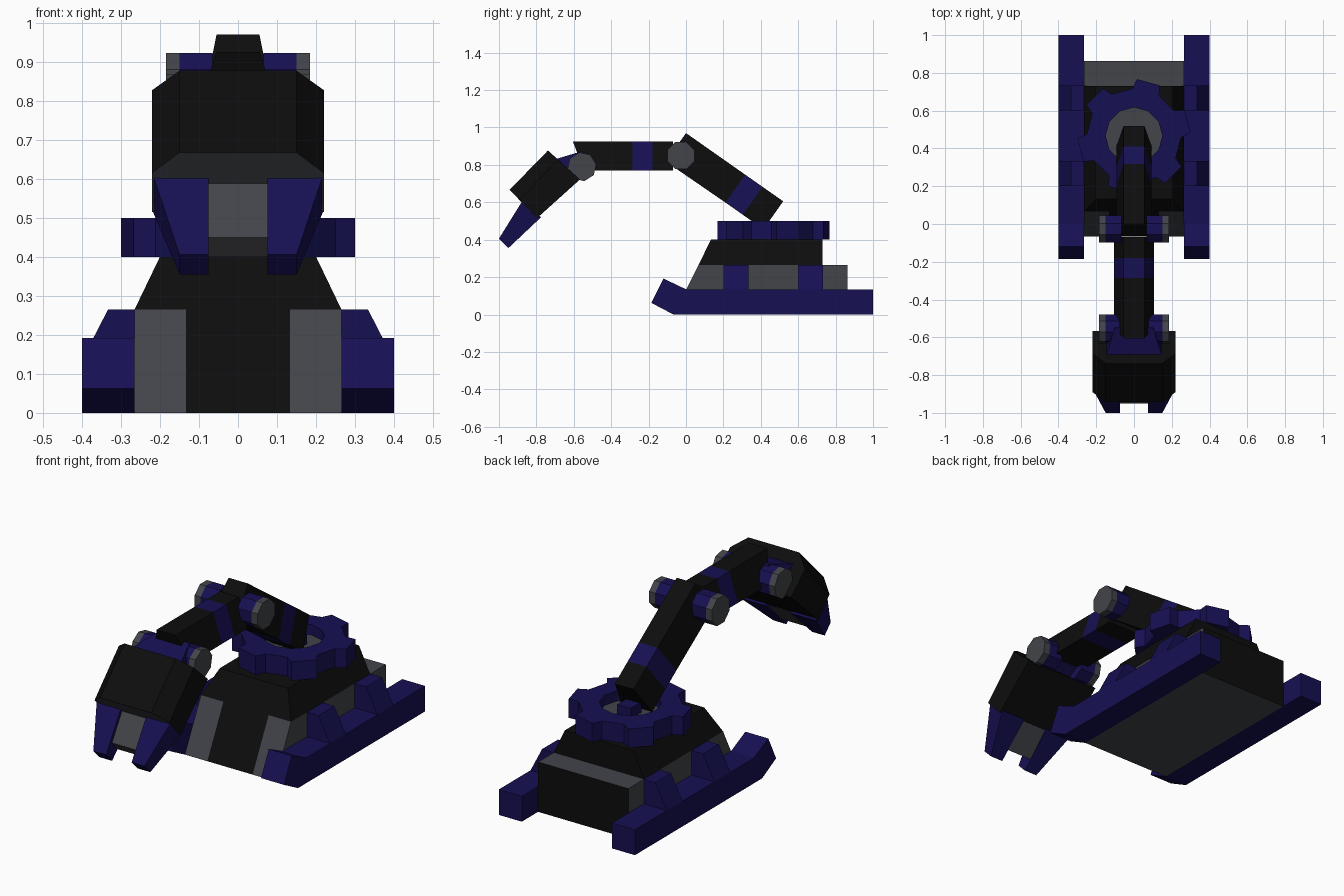
import bpy, bmesh
from math import sin, cos, radians, pi
from mathutils import Vector, Matrix

if "Cube" in bpy.data.objects:
    bpy.data.objects.remove(bpy.data.objects["Cube"])


def material(name, rgb):
    m = bpy.data.materials.new(name)
    m.diffuse_color = (*rgb, 1)
    m.use_nodes = True
    m.node_tree.nodes["Principled BSDF"].inputs["Base Color"].default_value = m.diffuse_color
    return m


BLACK = material("black", (0.004, 0.004, 0.004))
GREY = material("grey", (0.055, 0.058, 0.068))
BLUE = material("blue", (0.008, 0.005, 0.085))


def finish(name, bm, *mats):
    bmesh.ops.recalc_face_normals(bm, faces=bm.faces)
    me = bpy.data.meshes.new(name)
    bm.to_mesh(me)
    bm.free()
    for m in mats:
        me.materials.append(m)
    ob = bpy.data.objects.new(name, me)
    bpy.context.collection.objects.link(ob)
    return ob


def hull_bm(points):
    bm = bmesh.new()
    for p in points:
        bm.verts.new(p)
    r = bmesh.ops.convex_hull(bm, input=bm.verts)
    loose = [v for v in bm.verts if not v.link_faces]
    bmesh.ops.delete(bm, geom=loose, context='VERTS')
    bmesh.ops.dissolve_limit(bm, angle_limit=radians(1), verts=bm.verts, edges=bm.edges)
    return bm


def mirror_points(prof):
    """(y, z, half width) -> points on both sides"""
    return [(s * w, y, z) for y, z, w in prof for s in (-1, 1)]


def block(name, prof, mat):
    return finish(name, hull_bm(mirror_points(prof)), mat)


def pair(name, points, mat):
    for s, side in ((1, "right"), (-1, "left")):
        finish(f"{name}_{side}", hull_bm([(s * x, y, z) for x, y, z in points]), mat)


def extrude_x(prof, x0, x1):
    return [(x, y, z) for y, z in prof for x in (x0, x1)]


# Skids with upturned front, and their brackets
pair("skid", extrude_x([(-.067, 0), (1, 0), (1, .135), (0, .135)], .265, .4), BLUE)
pair("skid_tip", extrude_x([(-.067, 0), (-.185, .062), (-.12, .192), (0, .135)], .265, .4), BLUE)
for i, y in enumerate((.2, .6)):
    sec = [(.26, .13), (.4, .135), (.333, .265), (.26, .265)]
    pair(f"skid_bracket_{i}", [(x, yy, z) for x, z in sec for yy in (y, y + .133)], BLUE)

# Lower hull: grey with black rear and black front centre panel
bm = hull_bm(mirror_points([(y, z, .265) for y, z in
                            ((-.067, 0), (.067, .265), (.863, .265), (.863, 0))]))
for x in (-.133, .133):
    bmesh.ops.bisect_plane(bm, geom=bm.verts[:] + bm.edges[:] + bm.faces[:],
                           plane_co=(x, 0, 0), plane_no=(1, 0, 0))
bm.normal_update()
bmesh.ops.recalc_face_normals(bm, faces=bm.faces)
for f in bm.faces:
    mid = abs(f.calc_center_median().x) < .13
    if f.normal.y > .9 or (f.normal.y < -.5 and mid):
        f.material_index = 1
finish("lower_hull", bm, GREY, BLACK)

# Upper hull
block("upper_hull", [(.067, .265, .265), (.73, .265, .265), (.133, .4, .2), (.73, .4, .2)], BLACK)

# Toothed turntable ring, disc and pivot
CY = .467
bm = bmesh.new()


def polar(r, a, z):
    return bm.verts.new((r * cos(radians(a)), CY + r * sin(radians(a)), z))


rings = []
for z in (.4, .5):
    rings.append([([polar(r, 15 + 60 * k + o, z) for r, o in
                    ((.25, -17), (.3, -12), (.3, 12), (.25, 17))],
                   [polar(.15, 15 + 60 * k + o, z) for o in (-15, 15)]) for k in range(6)])
for ring in rings:
    for k in range(6):
        o, i = ring[k]
        o2, i2 = ring[(k + 1) % 6]
        bm.faces.new(o + i[::-1])
        bm.faces.new((o[3], o2[0], i2[0], i[1]))
for part in (0, 1):
    lo, hi = ([v for t in ring for v in t[part]] for ring in rings)
    for a in range(len(lo)):
        b = (a + 1) % len(lo)
        bm.faces.new((lo[a], lo[b], hi[b], hi[a]))
finish("turntable_ring", bm, BLUE)


def cylinder(name, r, depth, sides, matrix, mat):
    bm = bmesh.new()
    bmesh.ops.create_cone(bm, cap_ends=True, segments=sides, radius1=r, radius2=r,
                          depth=depth, matrix=matrix)
    return finish(name, bm, mat)


cylinder("turntable_disc", .152, .05, 12, Matrix.Translation((0, CY, .42)), GREY)
block("turntable_pivot", [(y, z, .04) for y in (.43, .52) for z in (.43, .5)], BLUE)

# Upper arm: tapered section running down to the turntable, with blue band
START, ALONG, DOWN = Vector((0, .97)), Vector((.818, -.574)), Vector((-.574, -.818))


def arm_section(s):
    return [(*(START + ALONG * s + DOWN * d), w) for d, w in ((0, .055), (.183, .092))]


block("upper_arm_top", [(0, .97, .055), (-.06, .885, .072), (-.06, .785, .092)]
      + arm_section(.387), BLACK)
block("upper_arm_band", arm_section(.387) + arm_section(.5), BLUE)
block("upper_arm_bottom", arm_section(.5) + arm_section(.635), BLACK)


# Forearm with blue band
def fore_section(y_top, y_bottom):
    return [(y_top, .925, .055), (y_bottom, .77, .105)]


cuts = [(-.07, -.07), (-.18, -.18), (-.285, -.285), (-.605, -.545)]
for i, (name, mat) in enumerate((("forearm_rear", BLACK), ("forearm_band", BLUE),
                                 ("forearm_front", BLACK))):
    block(name, fore_section(*cuts[i]) + fore_section(*cuts[i + 1]), mat)

# Elbow and wrist joints: blue hub with grey cap on both sides
for name, y, z, turn in (("elbow", -.027, .85, 22.5), ("wrist", -.557, .79, 10)):
    for s, side in ((1, "right"), (-1, "left")):
        for part, x0, x1, mat in (("hub", .065, .15, BLUE), ("cap", .15, .185, GREY)):
            m = (Matrix.Translation((s * (x0 + x1) / 2, y, z)) @ Matrix.Rotation(radians(turn), 4, 'X')
                 @ Matrix.Rotation(pi / 2, 4, 'Y'))
            cylinder(f"{name}_{part}_{side}", .078, x1 - x0, 8, m, mat)

# Hand: mount, chamfered shell, grey end plate
block("hand_mount", [(-.7, .83, .15), (-.55, .875, .1), (-.53, .77, .1), (-.6, .73, .15)], BLUE)
shell = [(-.738, .877, .15), (-.685, .827, .22), (-.567, .722, .22),
         (-.943, .667, .15), (-.89, .615, .22), (-.797, .515, .22)]
bm = hull_bm(mirror_points(shell))
bmesh.ops.recalc_face_normals(bm, faces=bm.faces)
for f in bm.faces:
    if f.normal.dot(Vector((0, -.7, -.71))) > .95:
        f.material_index = 1
finish("hand_shell", bm, BLACK, GREY)

# Two fingers and the plate between them
finger = [(-.87, .615, .22), (-.775, .52, .22), (-1, .406, .15), (-.95, .355, .15)]
pair("finger", [(x, y, z) for y, z, w in finger for x in (.075, w)], BLUE)
block("palm_plate", [(y, z, .076) for y, z in ((-.86, .6), (-.95, .45), (-.905, .4), (-.79, .52))], GREY)
